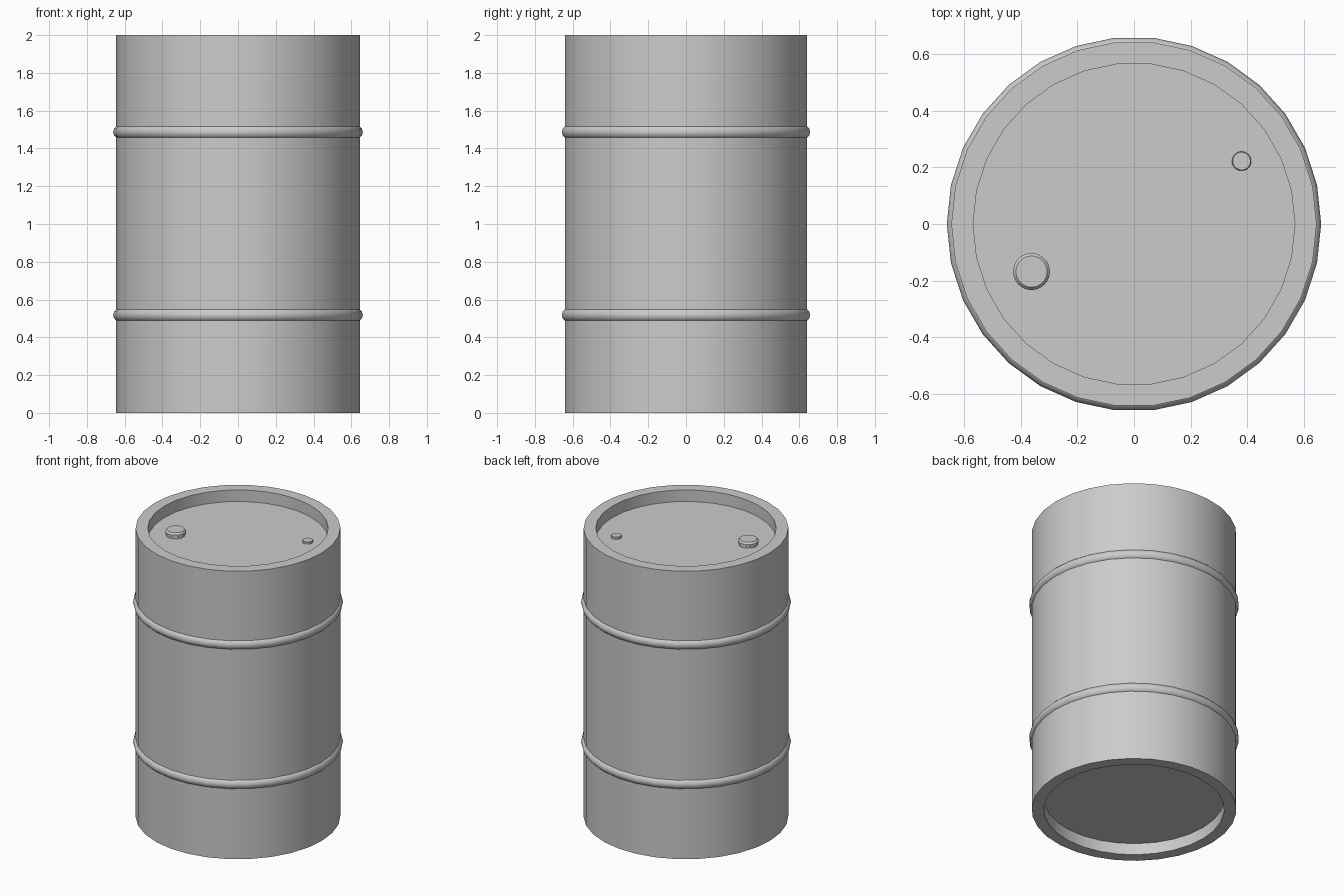
import bpy, bmesh
from math import pi, sin, cos, radians

if "Cube" in bpy.data.objects:
    bpy.data.objects.remove(bpy.data.objects["Cube"])


def lathe(name, profile, sides, loc=(0, 0, 0), closed=False):
    """Revolve (radius, z) points; r = 0 makes a pole; closed joins last to first."""
    bm = bmesh.new()
    rings = []
    for r, z in profile:
        n = sides if r > 0 else 1
        rings.append([bm.verts.new((r * cos(2 * pi * i / sides), r * sin(2 * pi * i / sides), z))
                      for i in range(n)])
    pairs = list(zip(rings, rings[1:]))
    if closed:
        pairs.append((rings[-1], rings[0]))
    for a, b in pairs:
        for i in range(sides):
            j = (i + 1) % sides
            quad = [a[i % len(a)], a[j % len(a)], b[j % len(b)], b[i % len(b)]]
            bm.faces.new(list(dict.fromkeys(quad)))
    bmesh.ops.recalc_face_normals(bm, faces=bm.faces)
    mesh = bpy.data.meshes.new(name)
    bm.to_mesh(mesh)
    bm.free()
    ob = bpy.data.objects.new(name, mesh)
    ob.location = loc
    bpy.context.collection.objects.link(ob)
    bpy.ops.object.select_all(action='DESELECT')
    ob.select_set(True)
    bpy.context.view_layer.objects.active = ob
    bpy.ops.object.shade_smooth_by_angle(angle=radians(35))
    return ob


SIDES = 30
R, R_IN, H, RECESS = 0.645, 0.568, 2.0, 0.08

# Drum body with recessed lid and base
lathe("drum_body", [(0, RECESS), (R_IN, RECESS), (R_IN, 0), (R, 0),
                    (R, H), (R_IN, H), (R_IN, H - RECESS), (0, H - RECESS)], SIDES)

# Rounded hoops around the body
for label, z in (("lower", 0.518), ("upper", 1.487)):
    ring = [(0.624 + 0.037 * cos(2 * pi * k / 12), z + 0.037 * sin(2 * pi * k / 12))
            for k in range(12)]
    lathe(label + "_hoop", ring, SIDES, closed=True)

# Large filler cap: narrow neck, wider flange, chamfered top
lid_z = H - RECESS
lathe("large_cap", [(0, 0), (0.06, 0), (0.06, 0.013), (0.065, 0.016), (0.065, 0.028),
                    (0.055, 0.04), (0, 0.04)], 32, (-0.362, -0.168, lid_z))

# Small vent cap
lathe("small_cap", [(0, 0), (0.034, 0), (0.034, 0.011), (0.031, 0.015), (0, 0.015)],
      32, (0.38, 0.222, lid_z))
